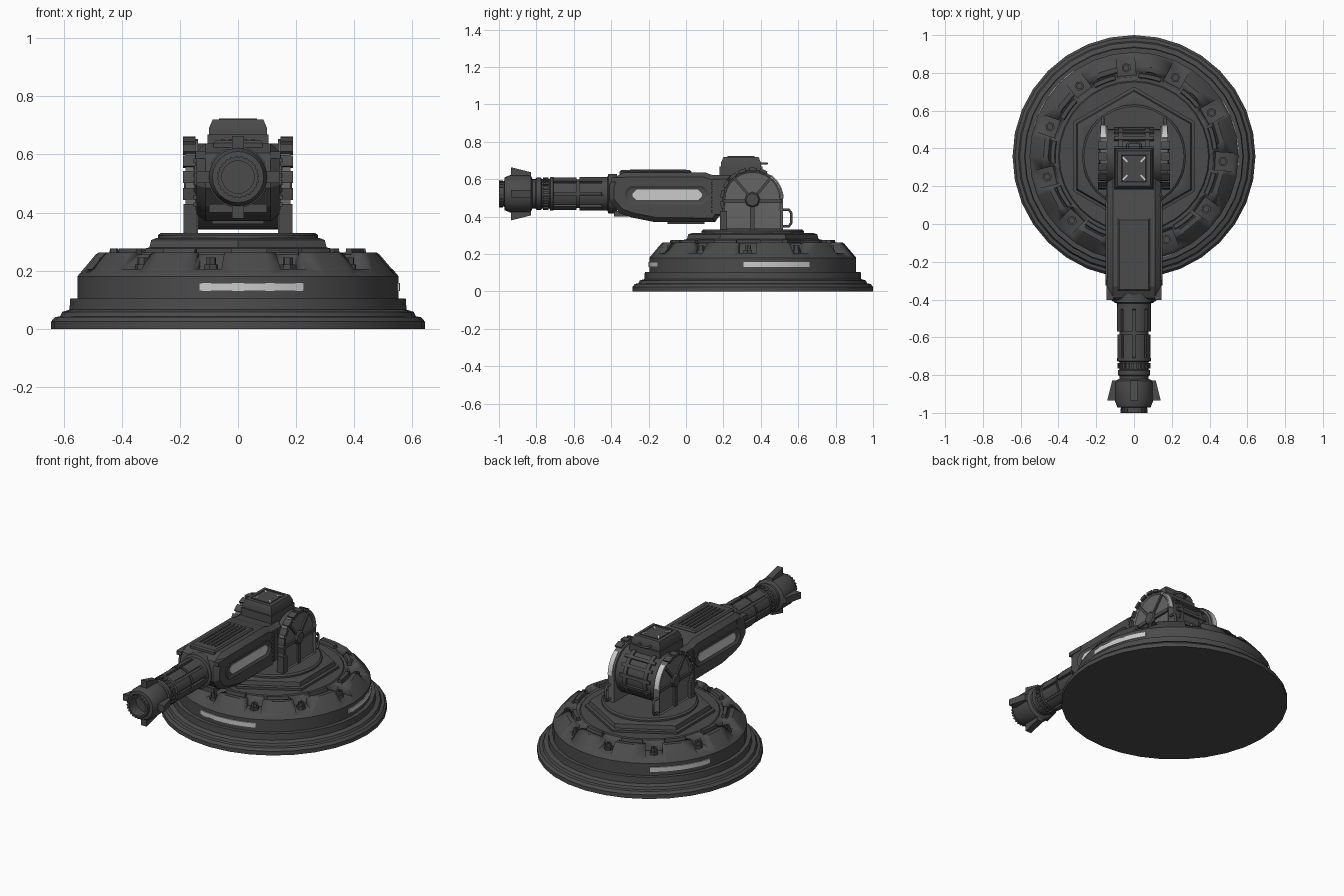
import bpy, bmesh
from math import cos, sin, radians, pi
from mathutils import Matrix, Vector

if "Cube" in bpy.data.objects:
    bpy.data.objects.remove(bpy.data.objects["Cube"])

def material(name, v):
    m = bpy.data.materials.new(name)
    m.diffuse_color = (v, v, v, 1)
    m.use_nodes = True
    m.node_tree.nodes["Principled BSDF"].inputs["Base Color"].default_value = m.diffuse_color
    return m

DARK, MID, LIGHT = material("dark_metal", .07), material("mid_metal", .13), material("light_panel", .6)
CY, AX, HUB = .357, .522, (.355, .49)            # base centre y, barrel height, pivot (y, z)
SIDE = Matrix(((0, 0, 1, 0), (1, 0, 0, 0), (0, 1, 0, 0), (0, 0, 0, 1)))   # local xy -> world yz
BASE = Matrix.Translation((0, CY, 0))
PIVOT = Matrix.Translation((0, *HUB)) @ SIDE
BARREL = Matrix.Translation((0, 0, AX)) @ Matrix.Rotation(pi / 2, 4, 'X')  # local z -> -y

def finish(name, bm, mat=DARK, mirror=False):
    bmesh.ops.recalc_face_normals(bm, faces=bm.faces)
    me = bpy.data.meshes.new(name)
    bm.to_mesh(me)
    bm.free()
    ob = bpy.data.objects.new(name, me)
    bpy.context.collection.objects.link(ob)
    me.materials.append(mat)
    if mirror:
        ob.modifiers.new("mirror", 'MIRROR')
    return ob

def lathe(name, prof, n, M, starts=(0,), sweep=360, mat=DARK, mirror=False):
    """Full turn: open profile with end caps. Part turn: closed profile swept to an arc block."""
    bm, full = bmesh.new(), sweep == 360
    m, p = (n if full else n + 1), len(prof)
    for s in starts:
        ang = [radians(s + sweep * i / n) for i in range(m)]
        R = [[bm.verts.new(M @ Vector((r * cos(a), r * sin(a), z))) for r, z in prof] for a in ang]
        for i in range(n):
            A, B = R[i], R[(i + 1) % m]
            for j in range(p - 1 if full else p):
                k = (j + 1) % p
                bm.faces.new((A[j], B[j], B[k], A[k]))
        for cap in ([[r[0] for r in R], [r[-1] for r in R]] if full else [R[0], R[-1]]):
            bm.faces.new(cap)
    return finish(name, bm, mat, mirror)

def rect(r0, r1, z0, z1):
    return [(r0, z0), (r1, z0), (r1, z1), (r0, z1)]

def prism(name, pts, lo, hi, mats=(SIDE,), inset=None, both=False, mat=DARK, mirror=False):
    """Extruded outline; inset = (thickness, depth) shapes the end caps."""
    bm, caps = bmesh.new(), []
    for M in mats:
        A, B = ([bm.verts.new(M @ Vector((x, y, z))) for x, y in pts] for z in (lo, hi))
        a, b = bm.faces.new(A), bm.faces.new(B)
        caps += [a, b] if both else [b]
        for i in range(len(pts)):
            k = (i + 1) % len(pts)
            bm.faces.new((A[i], A[k], B[k], B[i]))
    bmesh.ops.recalc_face_normals(bm, faces=bm.faces)
    if inset:
        bmesh.ops.inset_individual(bm, faces=caps, thickness=inset[0], depth=inset[1])
    return finish(name, bm, mat, mirror)

def box(name, x, y, z, mirror=False, mat=DARK, inset=None, mats=(Matrix(),)):
    return prism(name, rect(x[0], x[1], y[0], y[1]), z[0], z[1], mats, inset, False, mat, mirror)

def pipe(name, pts, r, mirror=False):
    cu = bpy.data.curves.new(name, 'CURVE')
    cu.dimensions, cu.bevel_depth, cu.bevel_resolution = '3D', r, 1
    sp = cu.splines.new('POLY')
    sp.points.add(len(pts) - 1)
    for p, c in zip(sp.points, pts):
        p.co = (*c, 1)
    ob = bpy.data.objects.new(name, cu)
    bpy.context.collection.objects.link(ob)
    cu.materials.append(DARK)
    if mirror:
        ob.modifiers.new("mirror", 'MIRROR')

# Round base with eleven bolt pockets cut into its sloped shoulder
base = lathe("base", [(.643, 0), (.643, .025), (.63, .04), (.612, .043), (.605, .058), (.58, .066),
             (.577, .105), (.553, .105), (.553, .18), (.49, .255), (.48, .262), (.455, .262),
             (.45, .256), (.40, .256), (.395, .262), (.3, .262)], 32, BASE)
step = 360 / 11
spots = [95 + step * i for i in range(11)]
turn = [BASE @ Matrix.Rotation(radians(a), 4, 'Z') for a in spots]
cutter = prism("pocket_cutter", [(.412, .3), (.43, .205), (.62, .205), (.62, .3)], -.048, .048,
               [t @ Matrix.Rotation(pi / 2, 4, 'X') for t in turn])
cutter.hide_render = True
cutter.display_type = 'WIRE'
cut = base.modifiers.new("pockets", 'BOOLEAN')
cut.operation, cut.object, cut.solver = 'DIFFERENCE', cutter, 'EXACT'
lathe("pocket_bolts", [(.026, .2), (.026, .222), (.018, .222), (.018, .245), (.008, .245), (.008, .238)],
      6, Matrix()).hide_render = False
bolts = bpy.data.objects["pocket_bolts"]
bm = bmesh.new()
for t in turn:
    n0 = len(bm.verts)
    bm.from_mesh(bolts.data)
    bm.verts.ensure_lookup_table()
    bmesh.ops.transform(bm, matrix=t @ Matrix.Translation((.472, 0, 0)), verts=bm.verts[n0:])
bm.to_mesh(bolts.data)
bm.free()
lathe("shoulder_ridges", [(.415, .25), (.445, .25), (.44, .276), (.42, .276)], 4, BASE,
      [a + step / 2 - 8 for a in spots], 16)
lathe("base_lights", rect(.53, .557, .13, .158), 8, BASE, (-104, -5, 125), 38, LIGHT)

# Hexagonal plinth and turntable
lathe("hex_plinth", [(.37, .255), (.37, .276), (.352, .28), (.345, .305), (.325, .312), (.3, .312)], 6,
      BASE @ Matrix.Rotation(pi / 6, 4, 'Z'))
lathe("turntable", [(.275, .3), (.275, .322), (.265, .33), (.2, .33)], 32, BASE)

# Yoke cheeks: arched plates with recessed faces, ribs, hub, toothed rim and rear lights
cy, cz = HUB
arch = [(cy + .163 * cos(pi * i / 14), cz + .163 * sin(pi * i / 14)) for i in range(15)]
prism("yoke_cheeks", [(cy + .163, .325)] + arch + [(cy - .163, .325)], .138, .18,
      inset=(.016, -.012), mirror=True, mat=MID)
box("cheek_cross_rib", (.16, .18), (cy - .155, cy + .155), (.472, .492), True)
box("cheek_lower_rib", (.16, .18), (cy - .012, cy + .012), (.33, .48), True)
prism("cheek_fan_ribs", rect(0, .155, -.007, .007), .16, .177,
      [PIVOT @ Matrix.Rotation(radians(a), 4, 'Z') for a in (50, 130)], mirror=True)
lathe("cheek_hub", [(.042, .15), (.042, .178), (.034, .186), (.02, .186)], 8,
      PIVOT, mirror=True)
lathe("rim_teeth", rect(.155, .172, .146, .19), 2, PIVOT, [62 + 20 * i for i in range(7)], 14, mirror=True)
lathe("rim_lights", rect(.155, .168, .148, .178), 5, PIVOT, (2,), 50, LIGHT, True)
box("cheek_feet", (.142, .188), (cy - .172, cy - .135), (.33, .43), True)
pipe("rear_handles", [(.165, .51, .437), (.165, .55, .437), (.165, .562, .42), (.165, .562, .365),
                      (.165, .55, .348), (.165, .51, .348)], .008, True)

# Pivot drum between the cheeks
lathe("pivot_drum", [(.148, -.14), (.148, .14)], 28, PIVOT)
lathe("drum_bands", rect(.14, .158, -.012, .012), 8, PIVOT @ Matrix.Translation((0, 0, .07)), (-40,), 110,
      mirror=True)
lathe("drum_bars", rect(.14, .16, -.105, .105), 1, PIVOT, (-20, 5, 28, 48), 7)

# Top hatch with handle and corner marks
box("hatch_seat", (-.105, .105), (.18, .41), (.59, .668))
box("hatch", (-.1, .1), (.188, .4), (.66, .69), inset=(.018, .03))
box("hatch_lid", (-.065, .065), (.222, .366), (.712, .724), inset=(.006, -.003))
box("hatch_marks", (.05, .085), (-.004, .004), (.715, .7235), mat=LIGHT,
    mats=[Matrix.Translation((0, .294, 0)) @ Matrix.Rotation(radians(45 + 90 * i), 4, 'Z') for i in range(4)])
pipe("hatch_handle", [(-.035, .38, .684), (-.035, .42, .684), (-.022, .432, .684), (.022, .432, .684),
                      (.035, .42, .684), (.035, .38, .684)], .007)

# Gun housing with chamfered sides
prism("gun_housing", [(.24, .62), (.14, .622), (.10, .637), (-.33, .637), (-.393, .605), (-.41, .565),
      (-.41, .485), (-.355, .42), (-.29, .395), (-.165, .37), (.155, .37), (.175, .40), (.24, .41)],
      -.112, .112, inset=(.026, .03), both=True)
box("housing_top_panel", (-.085, .085), (-.355, .03), (.62, .64), inset=(.012, .008))
for i in range(5):
    x = -.052 + .026 * i
    box(f"top_rib_{i + 1}", (x - .005, x + .005), (-.3, 0), (.64, .653))
box("neck_collar", (-.148, .148), (.145, .185), (.41, .6))
box("neck_teeth", (.14, .153), (.135, .15), (.42, .435), True,
    mats=[Matrix.Translation((0, 0, .025 * i)) for i in range(7)])
box("front_side_blocks", (.11, .146), (-.402, -.30), (.585, .61), True)
box("front_lower_lip", (-.1, .1), (-.385, -.3), (.40, .43))
box("belly_plate", (-.09, .09), (-.1, .1), (.36, .375))

# Long side windows in raised frames
def slot(y0, y1, z0, z1, c):
    return [(y0 + c, z0), (y1 - c, z0), (y1, z0 + c), (y1, z1 - c), (y1 - c, z1), (y0 + c, z1),
            (y0, z1 - c), (y0, z0 + c)]
prism("window_frames", slot(-.325, .118, .466, .564, .028), .12, .15, inset=(.014, -.008), mirror=True)
prism("side_windows", slot(-.285, .085, .488, .544, .02), .12, .1455, mirror=True, mat=LIGHT)

# Barrel with raised staves, ribbed collar and muzzle
lathe("barrel_core", [(.105, .37), (.105, .415), (.09, .42), (.09, .45), (.077, .455), (.077, .705),
      (.09, .71), (.09, .725), (.078, .73), (.078, .77), (.086, .775), (.086, .80), (.078, .805),
      (.078, .86)], 24, BARREL)
lathe("barrel_staves", rect(.07, .091, .44, .57), 3, BARREL, [45 * i + 5 for i in range(8)], 35)
lathe("barrel_front_staves", rect(.07, .088, .585, .71), 3, BARREL, [45 * i + 5 for i in range(8)], 35)
lathe("collar_ribs", rect(.07, .087, .735, .765), 1, BARREL, [18 * i for i in range(20)], 9)
lathe("muzzle", [(.078, .82), (.098, .83), (.1, .84), (.1, .94), (.088, .97), (.068, .972), (.068, .998),
      (.056, .998), (.056, .93)], 24, BARREL)
lathe("muzzle_knurl", rect(.06, .072, .978, 1.0), 1, BARREL, [15 * i for i in range(24)], 8)

# Four muzzle fins
prism("muzzle_fins", [(-.828, .08), (-.828, .115), (-.935, .142), (-.935, .085)], -.02, .02,
      [Matrix.Translation((0, 0, AX)) @ Matrix.Rotation(pi / 2 * i, 4, 'Y') @ SIDE for i in range(4)])

# Smooth the round parts, keep hard edges
for ob in bpy.data.objects:
    ob.select_set(ob.type == 'MESH')
bpy.context.view_layer.objects.active = base
bpy.ops.object.shade_smooth_by_angle(angle=radians(25))
